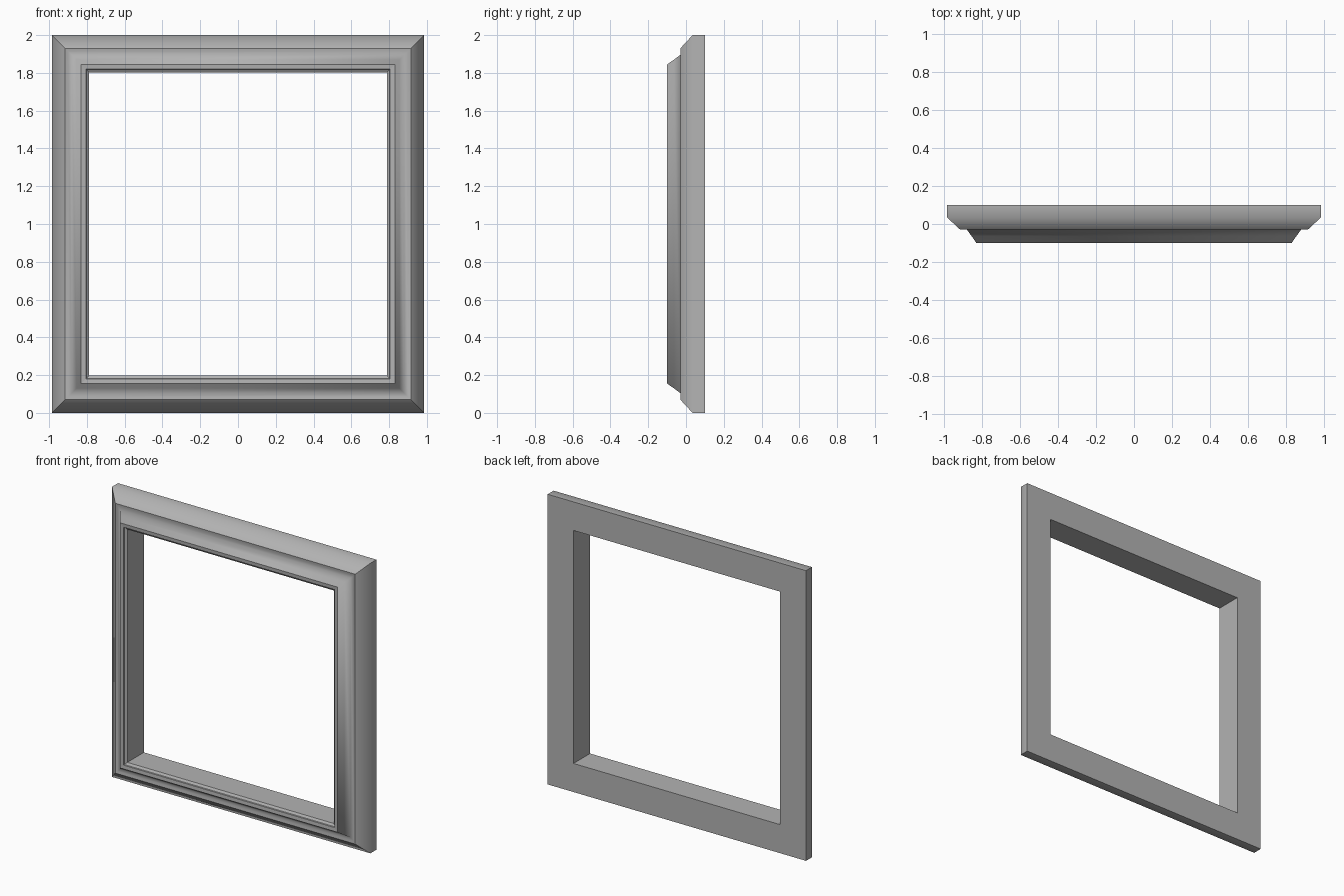
import bpy, bmesh

if "Cube" in bpy.data.objects:
    bpy.data.objects.remove(bpy.data.objects["Cube"])

HALF_W, HEIGHT = 0.985, 2.0

# Moulding cross-section: (distance in from outer edge, y)
profile = [
    (0.0, 0.10), (0.0, 0.035),          # back edge and outer side
    (0.07, -0.03),                      # outer chamfer
    (0.085, -0.026), (0.105, -0.03),    # shallow cove
    (0.13, -0.064), (0.155, -0.10),     # rise to front lip
    (0.18, -0.098), (0.182, -0.09),     # lip and small step
    (0.197, -0.08), (0.197, 0.10),      # inner bevel and opening wall
]
SMOOTH = {1, 3, 4, 5}                   # soft lines: side to chamfer, and cove

# Sweep the section around the four mitred corners
bm = bmesh.new()
rings = []
for sx, top in ((-1, 0), (1, 0), (1, 1), (-1, 1)):
    rings.append([bm.verts.new((sx * (HALF_W - d), y, HEIGHT - d if top else d))
                  for d, y in profile])
n = len(profile)
for i in range(4):
    a, b = rings[i], rings[(i + 1) % 4]
    for j in range(n):
        k = (j + 1) % n
        bm.faces.new((a[j], b[j], b[k], a[k])).smooth = True
bmesh.ops.recalc_face_normals(bm, faces=bm.faces)

# Crisp edges everywhere except the soft lines and the cove's mitres
for e in bm.edges:
    e.smooth = False
for i in range(4):
    a, b = rings[i], rings[(i + 1) % 4]
    for j in SMOOTH:
        bm.edges.get((a[j], b[j])).smooth = True
    for j in range(2, 6):
        bm.edges.get((a[j], a[j + 1])).smooth = True

mesh = bpy.data.meshes.new("picture_frame")
bm.to_mesh(mesh)
bm.free()
frame = bpy.data.objects.new("picture_frame", mesh)
bpy.context.collection.objects.link(frame)

# Dark grey finish
mat = bpy.data.materials.new("dark_grey")
mat.diffuse_color = (0.45, 0.45, 0.45, 1)
mat.use_nodes = True
mat.node_tree.nodes["Principled BSDF"].inputs["Base Color"].default_value = mat.diffuse_color
mesh.materials.append(mat)
